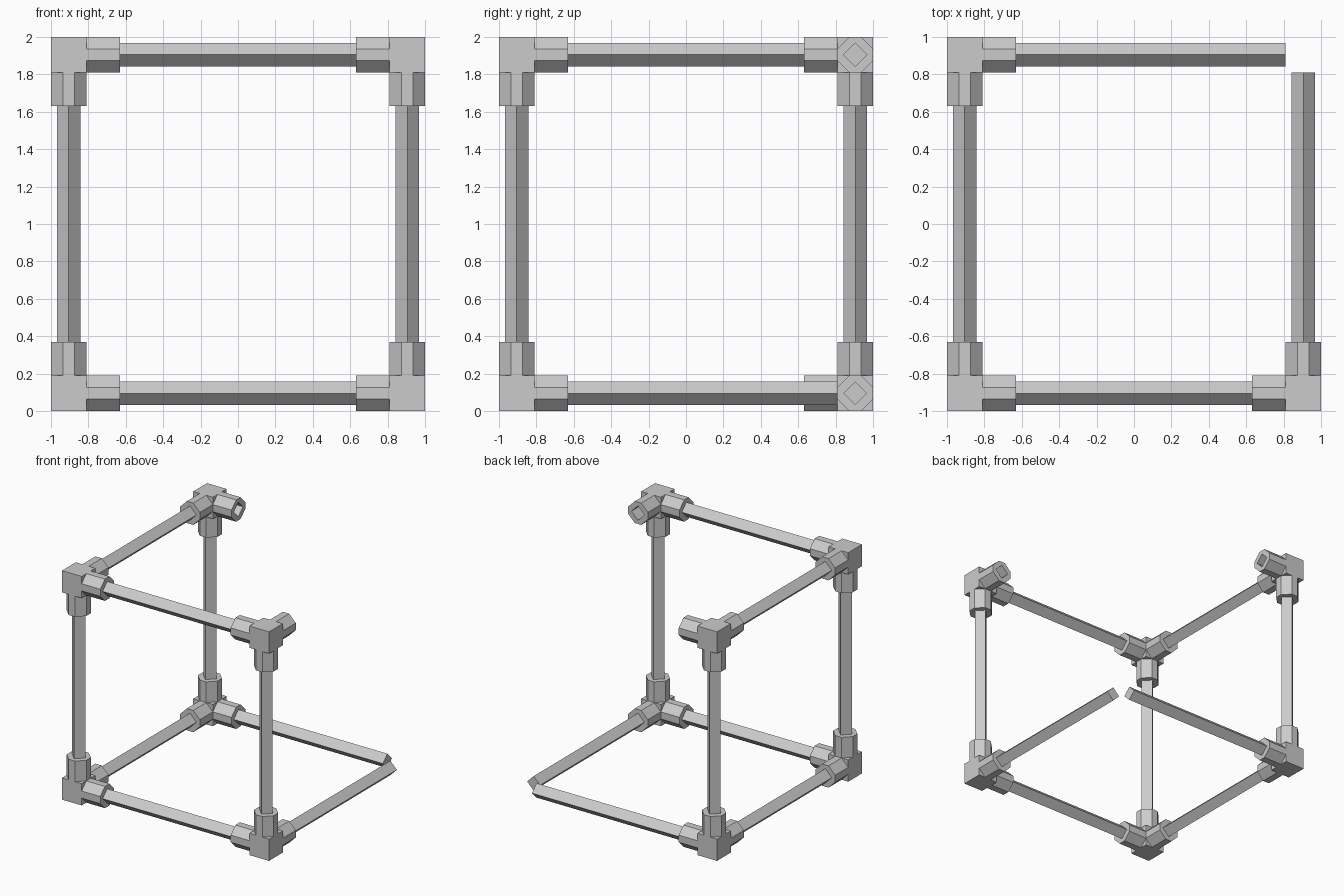
import bpy, bmesh
from mathutils import Vector

if "Cube" in bpy.data.objects:
    bpy.data.objects.remove(bpy.data.objects["Cube"])

B = 0.19        # corner block size
S = 0.37        # socket end, measured from the outer corner
C = B / 2       # rod and socket centre line
F = 0.031       # half width of an octagon flat
R = 0.063       # half diagonal of the square rod

OCT = [(C, -F), (C, F), (F, C), (-F, C), (-C, F), (-C, -F), (-F, -C), (F, -C)]
DIA = [(R, 0), (0, R), (-R, 0), (0, -R)]


def place(axis, u, v, t):
    """Point with cross-section coordinates u, v at distance t along an axis."""
    p = Vector((0, 0, 0))
    p[axis], p[(axis + 1) % 3], p[(axis + 2) % 3] = t, u, v
    return p


def finish(bm, name):
    bmesh.ops.recalc_face_normals(bm, faces=bm.faces[:])
    me = bpy.data.meshes.new(name)
    bm.to_mesh(me)
    bm.free()
    ob = bpy.data.objects.new(name, me)
    bpy.context.collection.objects.link(ob)
    return ob


def walls(bm, a, b):
    n = len(a)
    for i in range(n):
        bm.faces.new((a[i], a[(i + 1) % n], b[(i + 1) % n], b[i]))


def add_socket(bm, axis):
    """Octagonal sleeve with a diamond hole."""
    rings = []
    for t in (B, S):
        o = [bm.verts.new(place(axis, C + u, C + v, t)) for u, v in OCT]
        d = [bm.verts.new(place(axis, C + u, C + v, t)) for u, v in DIA]
        for k in range(4):
            j = (k + 1) % 4
            bm.faces.new((o[2 * k], o[2 * k + 1], d[k]))
            bm.faces.new((o[2 * k + 1], o[2 * j], d[j], d[k]))
        rings.append((o, d))
    walls(bm, rings[0][0], rings[1][0])
    walls(bm, rings[0][1], rings[1][1])


def connector(name, sx, sy, top):
    bm = bmesh.new()
    bmesh.ops.create_cube(bm, size=B)
    bmesh.ops.translate(bm, verts=bm.verts[:], vec=(C, C, C))
    for axis in range(3):
        add_socket(bm, axis)
    # mirror into the right corner of the frame
    for v in bm.verts:
        x, y, z = v.co
        v.co = (sx * (1 - x), sy * (1 - y), 2 - z if top else z)
    finish(bm, name)


def rod(name, axis, u, v, start):
    bm = bmesh.new()
    a, b = [[bm.verts.new(place(axis, u + p, v + q, t)) for p, q in DIA]
            for t in (start + B, start + 2 - B)]
    walls(bm, a, b)
    bm.faces.new(a)
    bm.faces.new(b)
    finish(bm, name)


# corner connectors and posts; the back right corner is left out
E = 1 - C
for label, sx, sy in (("front_left", -1, -1), ("front_right", 1, -1), ("back_left", -1, 1)):
    connector("lower_connector_" + label, sx, sy, False)
    connector("upper_connector_" + label, sx, sy, True)
    rod("post_" + label, 2, sx * E, sy * E, 0)

# full set of lower rods
rod("lower_rod_front", 0, -E, C, -1)
rod("lower_rod_back", 0, E, C, -1)
rod("lower_rod_left", 1, C, -E, -1)
rod("lower_rod_right", 1, C, E, -1)

# upper rods only at front and left
rod("upper_rod_front", 0, -E, 2 - C, -1)
rod("upper_rod_left", 1, 2 - C, -E, -1)
